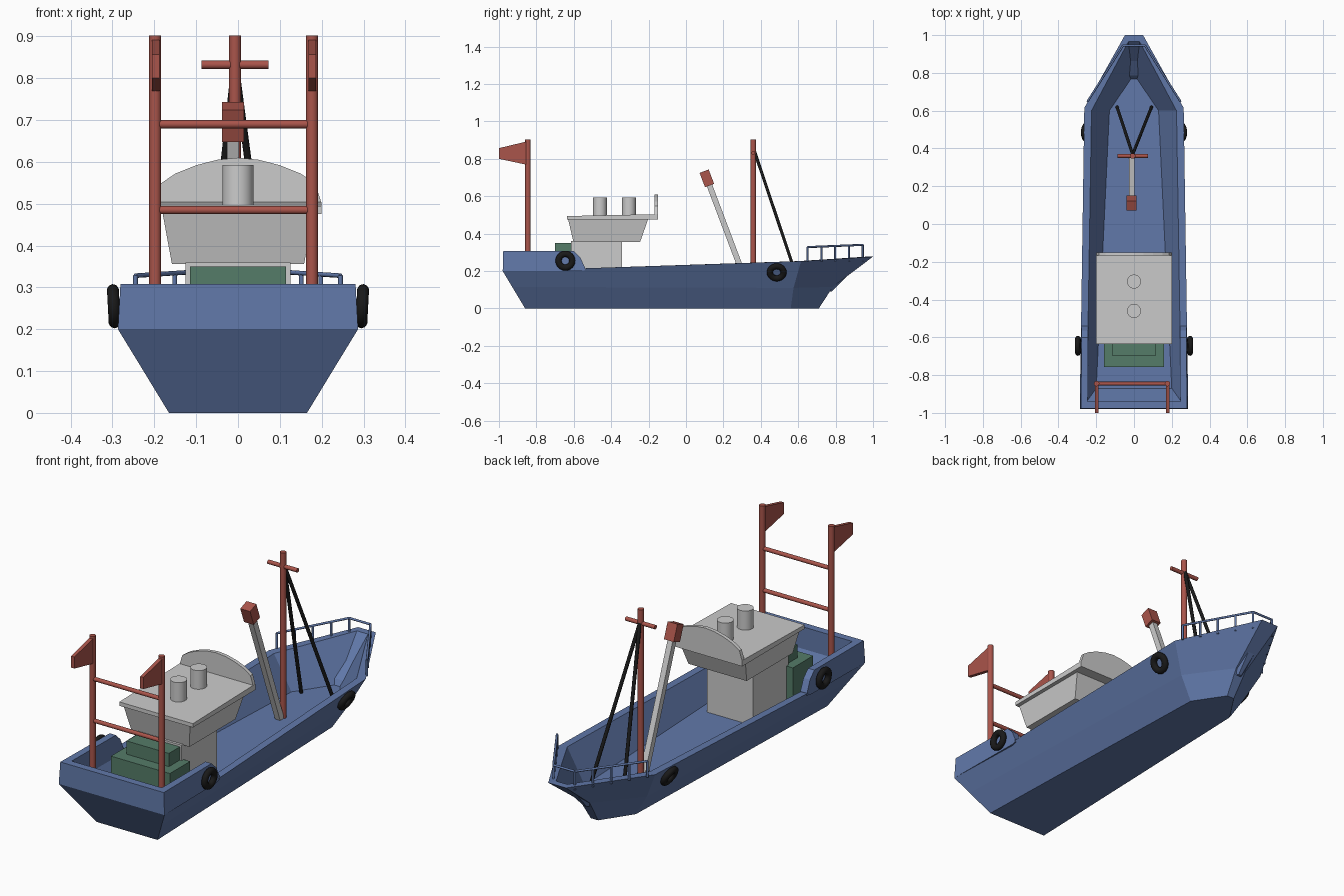
import bpy, bmesh, math
from mathutils import Vector, Matrix

if "Cube" in bpy.data.objects:
    bpy.data.objects.remove(bpy.data.objects["Cube"])


def material(name, rgb):
    m = bpy.data.materials.new(name)
    m.diffuse_color = (*rgb, 1)
    m.use_nodes = True
    m.node_tree.nodes["Principled BSDF"].inputs["Base Color"].default_value = m.diffuse_color
    return m


BLUE = material("blue_paint", (0.12, 0.19, 0.40))
RED = material("red_paint", (0.40, 0.09, 0.07))
GREEN = material("green_paint", (0.09, 0.20, 0.14))
BLACK = material("black_rubber", (0.01, 0.01, 0.01))


def finish(name, bm, mat=None, smooth=False):
    bmesh.ops.recalc_face_normals(bm, faces=bm.faces)
    for f in bm.faces:
        f.smooth = smooth and len(f.verts) == 4
    me = bpy.data.meshes.new(name)
    bm.to_mesh(me)
    bm.free()
    ob = bpy.data.objects.new(name, me)
    bpy.context.collection.objects.link(ob)
    if mat:
        me.materials.append(mat)
    return ob


def loft(name, sections, mat=None, ring=False, closed=False, caps=False):
    """Skin equal point lists; ring closes each section, closed joins last to first."""
    bm = bmesh.new()
    rows = [[bm.verts.new(p) for p in s] for s in sections]
    n = len(rows[0])
    for i in range(len(rows) if closed else len(rows) - 1):
        a, b = rows[i], rows[(i + 1) % len(rows)]
        for j in range(n if ring else n - 1):
            k = (j + 1) % n
            bm.faces.new((a[j], a[k], b[k], b[j]))
    if caps and ring:
        bm.faces.new(rows[0])
        bm.faces.new(rows[-1])
    elif caps:
        bm.faces.new([r[0] for r in rows])
        bm.faces.new([r[-1] for r in rows])
    return finish(name, bm, mat)


def rect(x0, x1, y0, y1, z):
    return [(x0, y0, z), (x1, y0, z), (x1, y1, z), (x0, y1, z)]


def frustum(name, low, high, mat=None):
    return loft(name, [rect(*low), rect(*high)], mat, ring=True, caps=True)


def box(name, x0, x1, y0, y1, z0, z1, mat=None):
    return frustum(name, (x0, x1, y0, y1, z0), (x0, x1, y0, y1, z1), mat)


def rod(name, a, b, r, mat=None, sides=16):
    a, b = Vector(a), Vector(b)
    bm = bmesh.new()
    bmesh.ops.create_cone(bm, cap_ends=True, segments=sides, radius1=r, radius2=r,
                          depth=(b - a).length)
    rot = (b - a).to_track_quat('Z', 'Y').to_matrix().to_4x4()
    bm.transform(Matrix.Translation((a + b) / 2) @ rot)
    return finish(name, bm, mat, True)


def extrude(name, pts, offset, mat=None):
    return loft(name, [pts, [Vector(p) + Vector(offset) for p in pts]], mat, ring=True, caps=True)


def mirrored(sections):
    return sections + [[(-x, y, z) for x, y, z in s] for s in reversed(sections)]


# Hull: keel, chine, sheer, inner rim and deck edge at stern, shoulder and bow
hull = [
    [(.165, -.86, 0), (.235, -.929, .115), (.287, -.98, .20), (.25, -.94, .20), (.20, -.87, .09)],
    [(.12, .56, 0), (.19, .575, .11), (.263, .615, .253), (.225, .60, .253), (.13, .60, .09)],
    [(.02, .71, 0), (.028, .785, .115), (.048, 1.0, .277), (.03, .965, .277), (.008, .78, .09)],
]
loft("hull", mirrored(hull), BLUE, closed=True, caps=True)

# Raised bulwark wrapping the stern
bulwark = [
    [(.280, -.54, .205), (.280, -.54, .218), (.243, -.54, .218), (.240, -.54, .205)],
    [(.281, -.565, .20), (.278, -.565, .272), (.243, -.565, .272), (.240, -.565, .20)],
    [(.282, -.60, .20), (.277, -.60, .306), (.243, -.60, .306), (.240, -.60, .20)],
    [(.287, -.98, .20), (.281, -.977, .308), (.245, -.94, .308), (.245, -.94, .20)],
]
loft("stern_bulwark", mirrored(bulwark), BLUE, ring=True, caps=True)

# Wheelhouse
box("house_base", -.125, .125, -.615, -.343, .085, .36)
frustum("wheelhouse", (-.158, .158, -.602, -.245, .356), (-.18, .18, -.63, -.203, .476))
loft("roof", [rect(-.2, .2, -.635, -.635, .475)[:2] + [(.2, -.635, .494), (-.2, -.635, .494)],
              [(-.2, -.15, .475), (.2, -.15, .475), (.2, -.15, .504), (-.2, -.15, .504)]],
     ring=True, caps=True)
half = [(.2, .50), (.185, .548), (.15, .572), (.10, .592), (.05, .605)]
arch = half + [(0, .61)] + [(-x, z) for x, z in reversed(half)]
extrude("roof_arch", [(x, -.168, z) for x, z in arch], (0, .018, 0))
for i, y in enumerate((-.46, -.305)):
    rod(f"funnel_{i}", (0, y, .48), (0, y, .592), .037, sides=32)

# Deck locker behind the house
box("locker_lower", -.16, .16, -.757, -.60, .085, .285, GREEN)
box("locker_upper", -.115, .115, -.70, -.60, .28, .35, GREEN)

# Stern gantry with pennants
for side, x in (("left", -.198), ("right", .177)):
    rod(f"gantry_post_{side}", (x, -.845, .085), (x, -.845, .902), .0145, RED)
    flag = [(-.85, .893), (-1.0, .857), (-1.0, .80), (-.85, .768)]
    extrude(f"pennant_{side}", [(x - .008, y, z) for y, z in flag], (.018, 0, 0), RED)
for i, z in enumerate((.485, .69)):
    rod(f"gantry_bar_{i}", (-.198, -.845, z), (.177, -.845, z), .01, RED)

# Fore mast with stays
MX = -.007
rod("mast", (MX, .36, .085), (MX, .36, .902), .0145, RED)
rod("mast_crossbar", (MX - .08, .36, .832), (MX + .08, .36, .832), .01, RED)
for side, x in (("left", -.09), ("right", .093)):
    rod(f"stay_{side}", (MX, .368, .835), (x, .62, .085), .0085, BLACK, 10)


# Loading boom with block head
def beam(name, a, b, w, d, mat=None):
    a, b = Vector(a), Vector(b)
    side = Vector((w / 2, 0, 0))
    up = (b - a).normalized().cross(Vector((1, 0, 0))) * d / 2
    offs = (side + up, side - up, -side - up, -side + up)
    loft(name, [[p + o for o in offs] for p in (a, b)], mat, ring=True, caps=True)


foot, top = Vector((-.012, .342, .085)), Vector((-.012, .126, .657))
along = (top - foot).normalized()
beam("boom", foot, top, .028, .03)
beam("boom_head", top, top + along * .082, .053, .052, RED)

# Tyre fenders
def tyre(name, centre, tilt):
    bm = bmesh.new()
    R, W, n = .0365, .0165, 24
    rows = []
    for i in range(n):
        a = 2 * math.pi * i / n
        row = []
        for j in range(10):
            b = 2 * math.pi * j / 10
            r = R + W * math.cos(b)
            row.append(bm.verts.new((W * .9 * math.sin(b), r * math.cos(a), r * math.sin(a))))
        rows.append(row)
    for i in range(n):
        for j in range(10):
            a, b, k = rows[i], rows[(i + 1) % n], (j + 1) % 10
            bm.faces.new((a[j], a[k], b[k], b[j]))
    bm.transform(Matrix.Translation(centre) @ Matrix.Rotation(tilt, 4, 'Y'))
    finish(name, bm, BLACK, True)


for side, s in (("left", -1), ("right", 1)):
    tyre(f"aft_tyre_{side}", (s * .297, -.645, .255), s * math.radians(3))
    tyre(f"fore_tyre_{side}", (s * .25, .485, .193), s * math.radians(27))

# Bow railing
rail = []
for i in range(5):
    t = i / 4
    rail.append((.245 - .187 * t, .65 + .295 * t, .328 + .012 * t))
rail_pts = rail + [(-x, y, z) for x, y, z in reversed(rail)]
for i, p in enumerate(rail_pts):
    rod(f"rail_post_{i}", (p[0], p[1], .25), p, .0055, BLUE, 8)
    if i:
        rod(f"rail_bar_{i}", rail_pts[i - 1], p, .0055, BLUE, 8)
